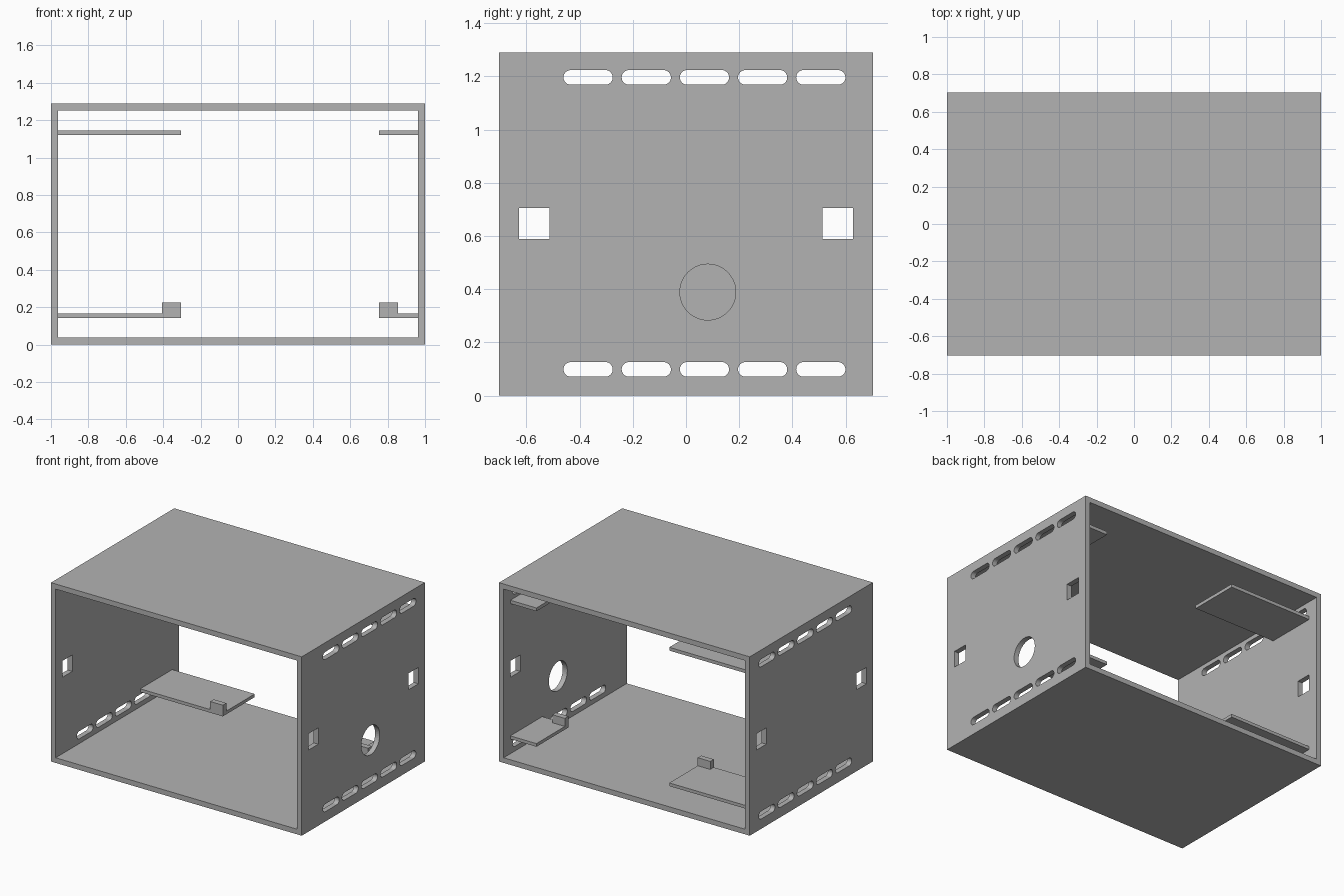
import bpy
import bmesh
from math import cos, sin, pi

cube = bpy.data.objects.get("Cube")
if cube:
    bpy.data.objects.remove(cube, do_unlink=True)

W, D, H, T = 1.0, 0.702, 1.29, 0.037   # half width, half depth, height, wall

grey = bpy.data.materials.new("plain grey")
grey.use_nodes = True
grey.diffuse_color = (0.45, 0.45, 0.45, 1)
grey.node_tree.nodes["Principled BSDF"].inputs["Base Color"].default_value = grey.diffuse_color


def prism(bm, outline, x0, x1):
    """Extrude a (y, z) outline along x."""
    face = bm.faces.new([bm.verts.new((x0, y, z)) for y, z in outline])
    side = bmesh.ops.extrude_face_region(bm, geom=[face])
    verts = [g for g in side["geom"] if isinstance(g, bmesh.types.BMVert)]
    bmesh.ops.translate(bm, vec=(x1 - x0, 0, 0), verts=verts)


def rect(y0, y1, z0, z1):
    return [(y0, z0), (y1, z0), (y1, z1), (y0, z1)]


def rounded(y, z, r, straight=0.0, n=32):
    """Circle, or a slot when the straight half length is above zero."""
    points = []
    for end in (0, 1):
        shift = -straight if end else straight
        for i in range(n // 2 + (1 if straight else 0)):
            a = -pi / 2 + pi * end + 2 * pi * i / n
            points.append((y + shift + r * cos(a), z + r * sin(a)))
    return points


def make(name, prisms):
    bm = bmesh.new()
    for outline, x0, x1 in prisms:
        prism(bm, outline, x0, x1)
    bmesh.ops.recalc_face_normals(bm, faces=bm.faces)
    mesh = bpy.data.meshes.new(name)
    bm.to_mesh(mesh)
    bm.free()
    mesh.materials.append(grey)
    obj = bpy.data.objects.new(name, mesh)
    bpy.context.collection.objects.link(obj)
    return obj


def cut(target, cutter):
    cutter.hide_render = True
    mod = target.modifiers.new("cut", "BOOLEAN")
    mod.operation = "DIFFERENCE"
    mod.solver = "EXACT"
    mod.object = cutter
    bpy.context.view_layer.objects.active = target
    bpy.ops.object.modifier_apply(modifier=mod.name)
    bpy.data.objects.remove(cutter, do_unlink=True)


# Case: tube open at front and back
case = make("case", [(rect(-D, D, 0, H), -W, W)])
cut(case, make("cavity_cutter", [(rect(-1, 1, T, H - T), T - W, W - T)]))

# Vent slots and square windows in both sides, round port in the left side
holes = [(rounded(-0.368 + 0.2187 * i, z, 0.0275, 0.065), -1.2, 1.2)
         for z in (0.0985, 1.196) for i in range(5)]
holes += [(rect(y - 0.057, y + 0.057, 0.588, 0.706), -1.2, 1.2) for y in (-0.57, 0.57)]
holes.append((rounded(0.082, 0.389, 0.105, n=48), 0.8, 1.2))
cut(case, make("hole_cutter", holes))

# Inner shelves, the lower ones with a stop block on the free corner
Y0, Y1 = 0.262, 0.626
for side, x_wall, x_free, x_block in (("right", T - W, -0.305, -0.405),
                                      ("left", W - T, 0.755, 0.855)):
    make(side + "_upper_shelf", [(rect(Y0, Y1, 1.12, 1.144), x_wall, x_free)])
    make(side + "_lower_shelf", [(rect(Y0, Y1, 0.143, 0.166), x_wall, x_block),
                                 (rect(Y0 + 0.04, Y1, 0.143, 0.166), x_block, x_free)])
    make(side + "_stop_block", [(rect(Y0, Y0 + 0.04, 0.143, 0.224), x_block, x_free)])
